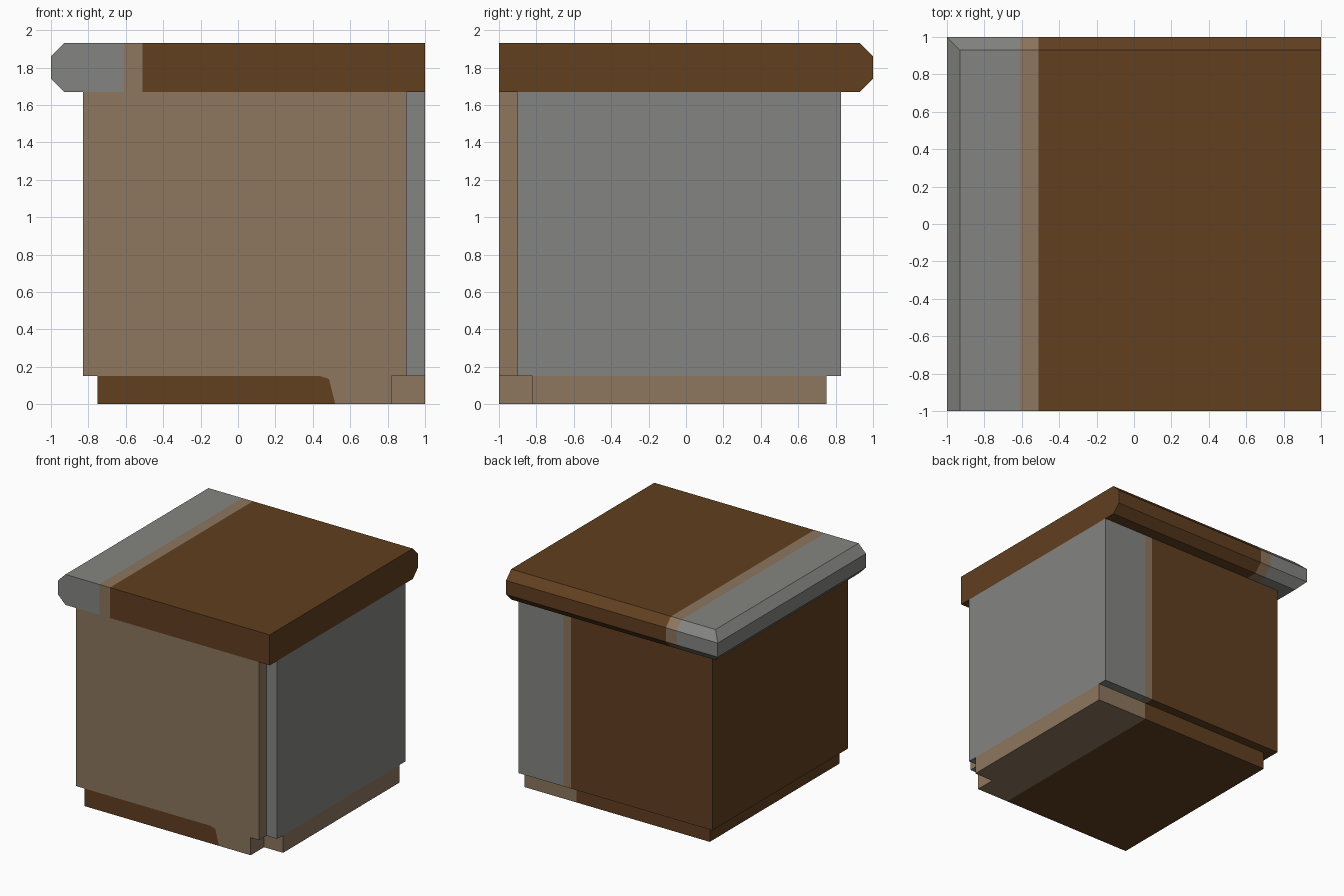
import bpy, bmesh
from mathutils import Vector

if "Cube" in bpy.data.objects:
    bpy.data.objects.remove(bpy.data.objects["Cube"])


def material(name, rgb):
    m = bpy.data.materials.new(name)
    m.diffuse_color = (*rgb, 1)
    m.use_nodes = True
    m.node_tree.nodes["Principled BSDF"].inputs["Base Color"].default_value = m.diffuse_color
    return m


MATS = [material("dark_wood", (0.120, 0.050, 0.0145)),
        material("light_wood", (0.266, 0.181, 0.112)),
        material("grey_stone", (0.231, 0.231, 0.220))]
BROWN, TAN, GREY = 0, 1, 2


def square(inset):
    # Left and back edges are inset; front and right stay flush
    return [(-1 + inset, -1), (1, -1), (1, 1 - inset), (-1 + inset, 1 - inset)]


def notched(inset, n):
    # Same outline with a square notch in the front right corner
    a = 1 - inset
    return [(-a, -1), (1 - n, -1), (1 - n, -1 + n), (1, -1 + n), (1, a), (-a, a)]


def build(name, layers, cuts, rule, front_cuts=()):
    """Stack outlines at given heights, cut at x values, colour faces by rule."""
    bm = bmesh.new()
    rings = [[bm.verts.new((x, y, z)) for x, y in pts] for z, pts in layers]
    for lo, hi in zip(rings, rings[1:]):
        for i in range(len(lo)):
            j = (i + 1) % len(lo)
            bm.faces.new((lo[i], lo[j], hi[j], hi[i]))
    bm.faces.new(rings[0][::-1])
    bm.faces.new(rings[-1])
    bm.normal_update()

    def cut(faces, co, no):
        geom = set(faces)
        for f in faces:
            geom.update(f.edges)
            geom.update(f.verts)
        bmesh.ops.bisect_plane(bm, geom=list(geom), plane_co=co, plane_no=no, dist=1e-5)

    def is_front(f):
        return f.normal.y < -0.9 and f.calc_center_median().y < -0.95

    for x in cuts:
        cut([f for f in bm.faces if not (front_cuts and is_front(f))], (x, 0, 0), (1, 0, 0))
    for co, no in front_cuts:
        bm.normal_update()
        cut([f for f in bm.faces if is_front(f)], co, no)
    bmesh.ops.recalc_face_normals(bm, faces=bm.faces[:])
    for f in bm.faces:
        f.material_index = rule(f.calc_center_median(), f.normal, is_front(f))
    me = bpy.data.meshes.new(name)
    bm.to_mesh(me)
    bm.free()
    for m in MATS:
        me.materials.append(m)
    bpy.context.collection.objects.link(bpy.data.objects.new(name, me))


# Worktop with chamfered left and back edges
def top_rule(c, n, front):
    return GREY if c.x < -0.61 else TAN if c.x < -0.51 else BROWN


build("worktop", [(1.67, square(0.07)), (1.74, square(0)),
                  (1.86, square(0)), (1.93, square(0.07))], (-0.61, -0.51), top_rule)


# Cabinet body
def body_rule(c, n, front):
    if front or (n.x > 0.9 and c.x < 0.95):
        return TAN
    return GREY if c.x > 0.575 else TAN if c.x > 0.505 else BROWN


build("cabinet_body", [(0.15, notched(0.17, 0.10)), (1.67, notched(0.17, 0.10))],
      (0.575, 0.505), body_rule)

# Plinth; the dark patch on its front ends in a slanted, clipped corner
P = [Vector((0.52, -1, 0)), Vector((0.487, -1, 0.134)), Vector((0.44, -1, 0.15))]
SLANTS = [(a, Vector((b.z - a.z, 0, a.x - b.x))) for a, b in zip(P, P[1:])]


def plinth_rule(c, n, front):
    if front:
        return BROWN if all((c - co).dot(no) < 0 for co, no in SLANTS) else TAN
    return TAN if c.x > 0.51 else BROWN


build("plinth", [(0, notched(0.25, 0.18)), (0.15, notched(0.25, 0.18))],
      (0.51,), plinth_rule, SLANTS)
